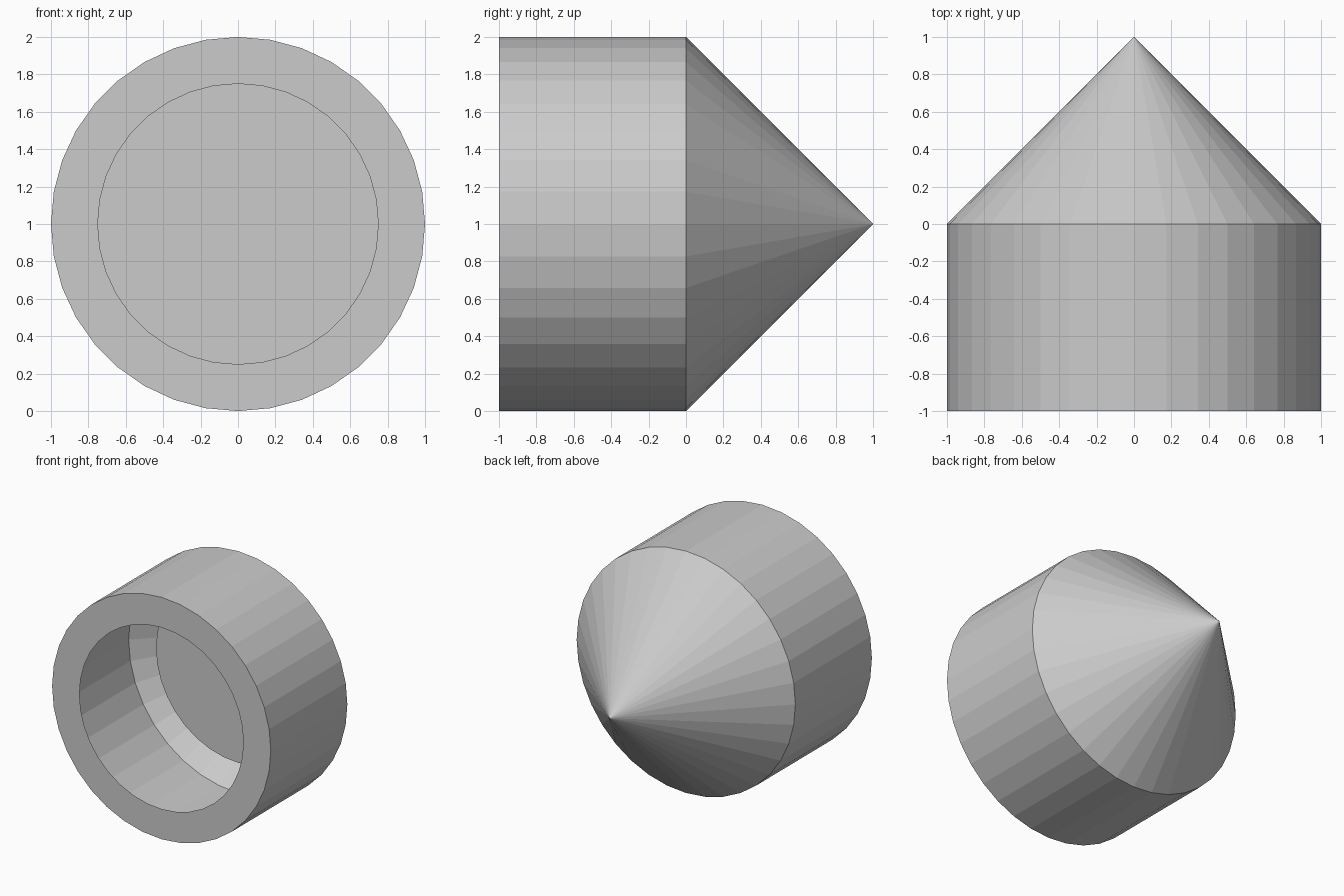
import bpy, bmesh, math

if "Cube" in bpy.data.objects:
    bpy.data.objects.remove(bpy.data.objects["Cube"])

SEGMENTS = 36
CENTRE_Z = 1.0


def ring(bm, radius, y):
    step = math.tau / SEGMENTS
    return [bm.verts.new((radius * math.cos(i * step), y,
                          CENTRE_Z + radius * math.sin(i * step)))
            for i in range(SEGMENTS)]


def bridge(bm, a, b):
    for i in range(SEGMENTS):
        j = (i + 1) % SEGMENTS
        bm.faces.new((a[j], a[i], b[i], b[j]))


def finish(bm, name):
    mesh = bpy.data.meshes.new(name)
    bm.to_mesh(mesh)
    bm.free()
    obj = bpy.data.objects.new(name, mesh)
    bpy.context.collection.objects.link(obj)
    return obj


# Thin shell: front rim, round side wall and pointed back
bm = bmesh.new()
rings = [ring(bm, r, y) for r, y in ((0.75, -1), (1, -1), (1, 0))]
for a, b in zip(rings, rings[1:]):
    bridge(bm, a, b)
tip = bm.verts.new((0, 1, CENTRE_Z))
base = rings[-1]
for i in range(SEGMENTS):
    bm.faces.new((base[(i + 1) % SEGMENTS], base[i], tip))
finish(bm, "pointed_shell")

# Flat disc recessed behind the front opening
bm = bmesh.new()
bm.faces.new(ring(bm, 0.75, 0))
finish(bm, "recessed_disc")
